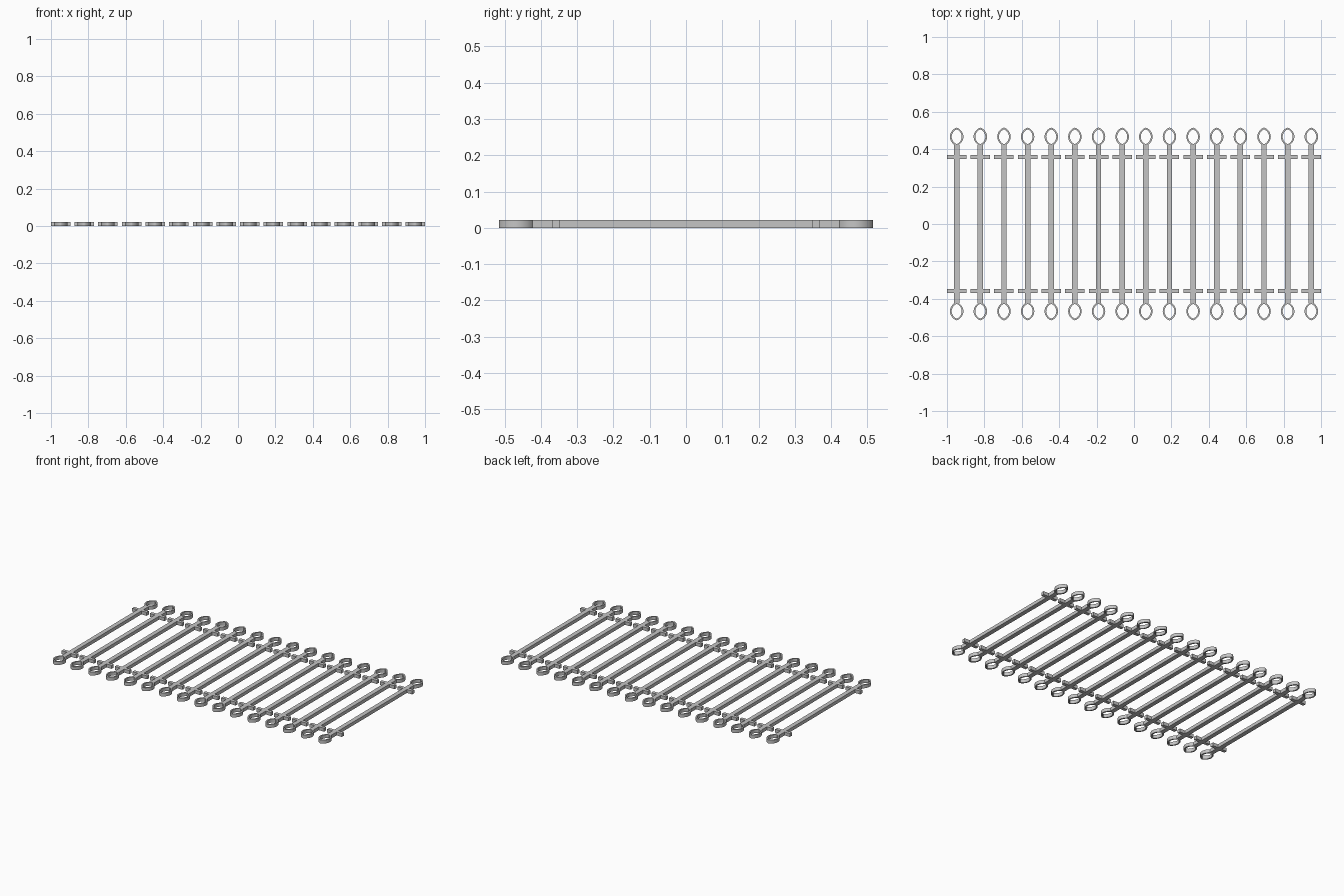
import bpy
import bmesh
from math import cos, sin, pi, copysign

cube = bpy.data.objects.get("Cube")
if cube:
    bpy.data.objects.remove(cube)

HEIGHT = 0.022
COUNT = 16
REACH = 0.948      # x of the outermost rods
RING_Y = 0.4665    # centre of the end loops
GREY = (0.56, 0.56, 0.56, 1)

steel = bpy.data.materials.new("light grey steel")
steel.use_nodes = True
steel.diffuse_color = GREY
steel.node_tree.nodes["Principled BSDF"].inputs["Base Color"].default_value = GREY


def finish(bm, name):
    bmesh.ops.recalc_face_normals(bm, faces=bm.faces)
    mesh = bpy.data.meshes.new(name)
    bm.to_mesh(mesh)
    bm.free()
    mesh.materials.append(steel)
    return mesh


def box_mesh(name, width, depth):
    bm = bmesh.new()
    bmesh.ops.create_cube(bm, size=1)
    bmesh.ops.scale(bm, vec=(width, depth, HEIGHT), verts=bm.verts)
    bmesh.ops.translate(bm, vec=(0, 0, HEIGHT / 2), verts=bm.verts)
    return finish(bm, name)


def lens(bm, half_width, half_length, z, sides=32):
    """Closed eye-shaped outline, narrowing towards both y ends."""
    verts = []
    for i in range(sides):
        t = 2 * pi * i / sides
        x = copysign(abs(cos(t)) ** 1.4, cos(t)) * half_width
        verts.append(bm.verts.new((x, sin(t) * half_length, z)))
    return verts


def ring_mesh(name):
    bm = bmesh.new()
    loops = [lens(bm, w, l, z) for w, l, z in (
        (0.036, 0.0485, 0), (0.036, 0.0485, HEIGHT),
        (0.027, 0.039, HEIGHT), (0.027, 0.039, 0))]
    for a, b in zip(loops, loops[1:] + loops[:1]):
        for i in range(len(a)):
            j = (i + 1) % len(a)
            bm.faces.new((a[i], a[j], b[j], b[i]))
    return finish(bm, name)


def place(name, mesh, x, y):
    obj = bpy.data.objects.new(name, mesh)
    bpy.context.collection.objects.link(obj)
    obj.location = (x, y, 0)
    return obj


rod = box_mesh("rod", 0.029, 0.845)
crossbar = box_mesh("crossbar", 0.104, 0.021)
ring = ring_mesh("end_loop")

# Row of rods, each with a crossbar and an open loop near both ends
rings = []
for n in range(COUNT):
    x = -REACH + 2 * REACH * n / (COUNT - 1)
    place(f"rod_{n + 1}", rod, x, 0)
    for side, s in (("front", -1), ("back", 1)):
        place(f"{side}_crossbar_{n + 1}", crossbar, x, 0.359 * s)
        rings.append(place(f"{side}_loop_{n + 1}", ring, x, RING_Y * s))

# Smooth the curved loop walls while keeping the rims crisp
bpy.ops.object.select_all(action='DESELECT')
rings[0].select_set(True)
bpy.context.view_layer.objects.active = rings[0]
bpy.ops.object.shade_smooth_by_angle(angle=pi / 6)
